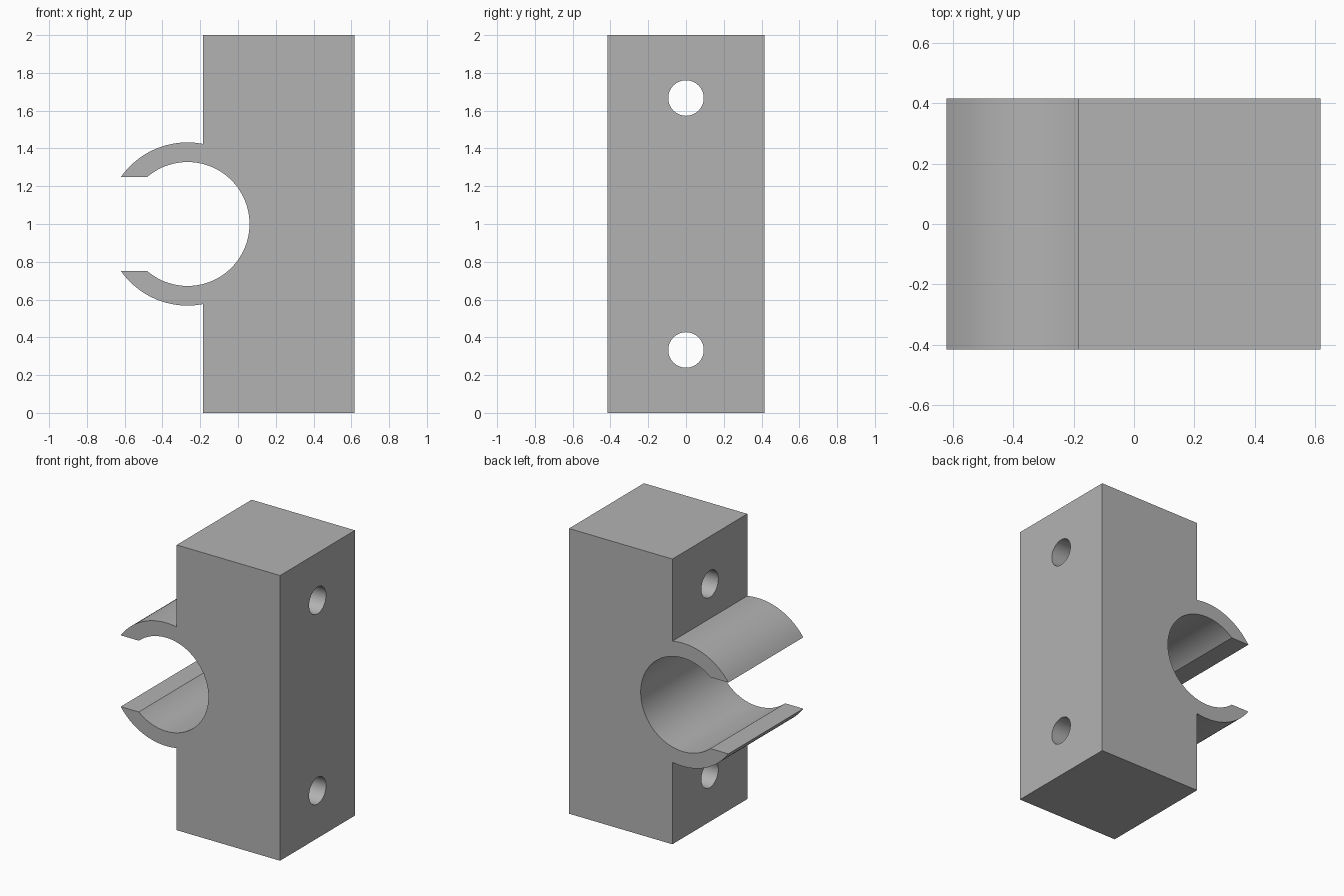
import bpy, bmesh, math

cube = bpy.data.objects.get("Cube")
if cube:
    bpy.data.objects.remove(cube, do_unlink=True)

# Main dimensions
BACK, FACE = 0.617, -0.185          # block extent along x
HALF_DEPTH, HEIGHT = 0.415, 2.0
CX, CZ = -0.267, 1.0                # clip centre
R_OUT, R_IN, SLOT = 0.432, 0.328, 0.25
HOLE_R, HOLE_OFFSET = 0.094, 0.667

grey = bpy.data.materials.new("plain_grey")
grey.use_nodes = True
colour = (0.45, 0.45, 0.45, 1)
grey.diffuse_color = colour
grey.node_tree.nodes["Principled BSDF"].inputs["Base Color"].default_value = colour


def arc(radius, start, end, steps):
    """Points on an arc around the clip centre, in the xz plane."""
    angles = [start + (end - start) * i / steps for i in range(steps + 1)]
    return [(CX + radius * math.cos(a), CZ + radius * math.sin(a)) for a in angles]


# Side profile: block, upper jaw, bore, lower jaw
root = math.acos((FACE - CX) / R_OUT)
tip = math.pi - math.asin(SLOT / R_OUT)
lip = math.pi - math.asin(SLOT / R_IN)
outline = [(FACE, 0), (BACK, 0), (BACK, HEIGHT), (FACE, HEIGHT)]
outline += arc(R_OUT, root, tip, 20)
outline += arc(R_IN, lip, -lip, 80)
outline += arc(R_OUT, -tip, -root, 20)

# Extrude the profile through the depth
bm = bmesh.new()
profile = bm.faces.new([bm.verts.new((x, -HALF_DEPTH, z)) for x, z in outline])
extruded = bmesh.ops.extrude_face_region(bm, geom=[profile], use_keep_orig=True)
moved = [g for g in extruded["geom"] if isinstance(g, bmesh.types.BMVert)]
bmesh.ops.translate(bm, verts=moved, vec=(0, 2 * HALF_DEPTH, 0))
bmesh.ops.recalc_face_normals(bm, faces=bm.faces)
mesh = bpy.data.meshes.new("pipe_clip_block")
bm.to_mesh(mesh)
bm.free()
mesh.materials.append(grey)
block = bpy.data.objects.new("pipe_clip_block", mesh)
bpy.context.collection.objects.link(block)

# Screw holes through the block, above and below the clip
cutters = []
for side in (-1, 1):
    bpy.ops.mesh.primitive_cylinder_add(
        vertices=48, radius=HOLE_R, depth=2,
        location=(0, 0, CZ + side * HOLE_OFFSET), rotation=(0, math.pi / 2, 0))
    cutter = bpy.context.object
    cutter.name = "screw_hole_cutter"
    cutter.hide_render = True
    cutter.data.materials.append(grey)
    cutters.append(cutter)
    cut = block.modifiers.new("screw_hole", "BOOLEAN")
    cut.operation = "DIFFERENCE"
    cut.solver = "EXACT"
    cut.object = cutter

# Apply the cuts, then drop the cutters
bpy.ops.object.select_all(action="DESELECT")
block.select_set(True)
bpy.context.view_layer.objects.active = block
for modifier in list(block.modifiers):
    bpy.ops.object.modifier_apply(modifier=modifier.name)
for cutter in cutters:
    bpy.data.objects.remove(cutter, do_unlink=True)

bpy.ops.object.shade_smooth_by_angle(angle=math.radians(30))
